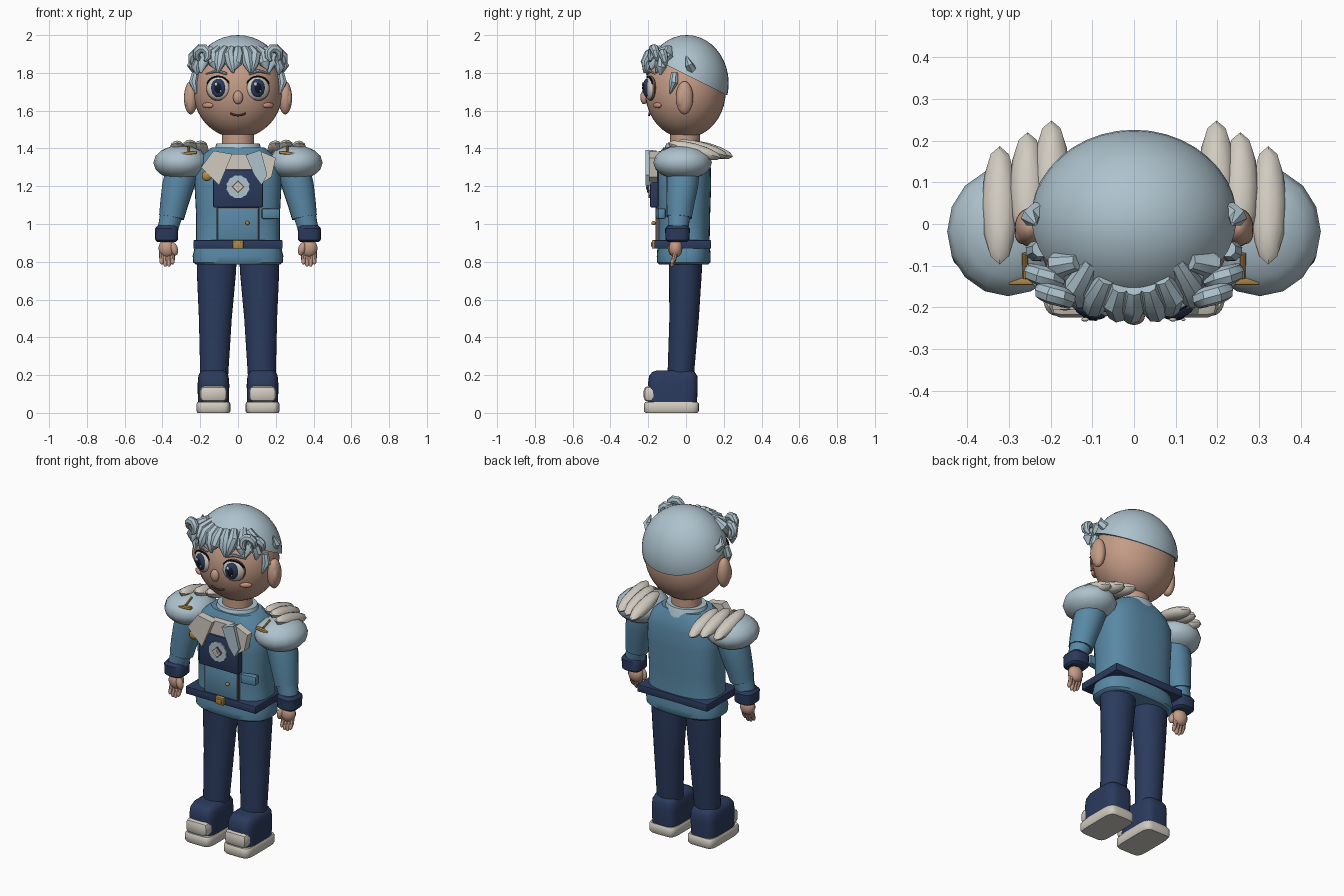
import bpy, bmesh, math
from math import sin, cos, pi, sqrt
from mathutils import Vector, Matrix, Euler

old = bpy.data.objects.get("Cube")
if old:
    bpy.data.objects.remove(old)


def material(name, *rgb):
    m = bpy.data.materials.new(name)
    m.use_nodes = True
    m.diffuse_color = (*rgb, 1)
    m.node_tree.nodes["Principled BSDF"].inputs["Base Color"].default_value = (*rgb, 1)
    return m


PALE = material("pale blue", .42, .54, .61)
SKIN = material("skin", .55, .33, .24)
TEAL = material("jacket blue", .10, .25, .38)
NAVY = material("navy", .024, .043, .11)
CREAM = material("cream", .64, .60, .53)
GOLD = material("gold", .46, .26, .06)
BROWN = material("brown", .17, .08, .05)
BLUSH = material("blush", .60, .28, .21)
INK = material("ink", .006, .009, .022)
made = []


def finish(name, bm, mat):
    bmesh.ops.recalc_face_normals(bm, faces=bm.faces)
    me = bpy.data.meshes.new(name)
    bm.to_mesh(me)
    bm.free()
    me.materials.append(mat)
    ob = bpy.data.objects.new(name, me)
    bpy.context.collection.objects.link(ob)
    made.append(ob)
    return ob


def ball(name, loc, rad, mat, rot=(0, 0, 0), seg=24, cut=None):
    bm = bmesh.new()
    bmesh.ops.create_uvsphere(bm, u_segments=seg, v_segments=max(6, seg // 2), radius=1)
    bm.transform(Matrix.LocRotScale(Vector(loc), Euler(rot), Vector(rad)))
    if cut:
        geom = bm.verts[:] + bm.edges[:] + bm.faces[:]
        bmesh.ops.bisect_plane(bm, geom=geom, plane_co=cut[0], plane_no=cut[1], clear_inner=True)
        bmesh.ops.holes_fill(bm, edges=[e for e in bm.edges if e.is_boundary])
    return finish(name, bm, mat)


def box(name, loc, size, mat, bevel=.006, rot=(0, 0, 0)):
    bm = bmesh.new()
    bmesh.ops.create_cube(bm, size=1)
    bm.transform(Matrix.Diagonal((*size, 1)))
    if bevel:
        bmesh.ops.bevel(bm, geom=bm.edges[:], offset=bevel, segments=2, profile=.5, affect='EDGES')
    bm.transform(Matrix.LocRotScale(Vector(loc), Euler(rot), None))
    return finish(name, bm, mat)


def loft(name, rings, mat, power=2, seg=32):
    """Stack superellipse rings given as (x, y, z, radius x, radius y)."""
    bm = bmesh.new()
    loops = []
    for x, y, z, rx, ry in rings:
        loop = []
        for i in range(seg):
            c, s = cos(2 * pi * i / seg), sin(2 * pi * i / seg)
            px = math.copysign(abs(c) ** (2 / power), c)
            py = math.copysign(abs(s) ** (2 / power), s)
            loop.append(bm.verts.new((x + rx * px, y + ry * py, z)))
        loops.append(loop)
    for a, b in zip(loops, loops[1:]):
        for i in range(seg):
            j = (i + 1) % seg
            bm.faces.new((a[i], a[j], b[j], b[i]))
    bm.faces.new(loops[0])
    bm.faces.new(loops[-1])
    return finish(name, bm, mat)


def tube(name, points, radii, mat, res=4):
    cu = bpy.data.curves.new(name, 'CURVE')
    cu.dimensions = '3D'
    cu.bevel_depth = 1
    cu.bevel_resolution = res
    cu.use_fill_caps = True
    sp = cu.splines.new('POLY')
    sp.points.add(len(points) - 1)
    for p, co, r in zip(sp.points, points, radii):
        p.co, p.radius = (*co, 1), r
    tmp = bpy.data.objects.new(name + "_path", cu)
    bpy.context.collection.objects.link(tmp)
    me = bpy.data.meshes.new_from_object(tmp.evaluated_get(bpy.context.evaluated_depsgraph_get()))
    bm = bmesh.new()
    bm.from_mesh(me)
    bpy.data.objects.remove(tmp)
    bpy.data.meshes.remove(me)
    return finish(name, bm, mat)


def plate(name, outline, y, thick, mat):
    bm = bmesh.new()
    f = bm.faces.new([bm.verts.new((x, y, z)) for x, z in outline])
    ext = bmesh.ops.extrude_face_region(bm, geom=[f])["geom"]
    bmesh.ops.translate(bm, vec=(0, thick, 0), verts=[v for v in ext if isinstance(v, bmesh.types.BMVert)])
    return finish(name, bm, mat)


def front(x, z):
    """Depth of the hair surface at a given place on the forehead."""
    return -.215 * sqrt(max(.08, 1 - (x / .255) ** 2 - ((z - 1.74) / .26) ** 2))


# Head, hair cap and neck
ball("head", (0, -.003, 1.705), (.237, .214, .25), SKIN, seg=40)
ball("hair_cap", (0, .004, 1.745), (.25, .222, .255), PALE, seg=40, cut=((0, .22, 1.68), (0, .45, .9)))
loft("neck", [(0, -.005, 1.36, .085, .08), (0, -.005, 1.5, .085, .08)], SKIN)
loft("collar", [(0, -.005, 1.36, .14, .12), (0, -.005, 1.40, .122, .11), (0, -.005, 1.425, .115, .10)], PALE)
ball("nose", (0, -.222, 1.67), (.026, .02, .036), SKIN)
mouth = [(x / 100, -.196 + abs(x) * .0006, 1.575 + x * x * .0007) for x in range(-4, 5)]
tube("mouth", mouth, [.005] * len(mouth), BROWN, 2)

# Fringe of tapered locks
for i in range(9):
    x = -.18 + i * .045
    lean = .02 if i % 2 else -.018
    tip = 1.80 + (.02 if i % 3 == 1 else 0)
    path = [(x * .75, front(x, 1.95) - .03, 1.93), (x, front(x, 1.9) - .022, 1.895),
            (x + lean * .4, front(x, 1.85) - .018, 1.85), (x + lean, front(x, tip) - .015, tip)]
    tube("fringe_lock", path, [.02, .032, .029, .006], PALE, 2)

for s, side in ((1, "left"), (-1, "right")):
    # Curls, sideburn and hair tuft
    for k, cx in enumerate((.19, .215)):
        curl = [(s * (cx + .032 * cos(a)), -.15 + k * .045 - .006 * n, 1.895 - k * .025 + .036 * sin(a))
                for n, a in enumerate(j * .75 - 1 for j in range(8))]
        tube(side + "_curl", curl, [.008, .018, .022, .024, .024, .022, .018, .008], PALE, 2)
    tube(side + "_temple_lock", [(s * .20, -.13, 1.89), (s * .222, -.13, 1.83), (s * .215, -.135, 1.79)],
         [.02, .027, .006], PALE, 2)
    tube(side + "_sideburn", [(s * .225, -.06, 1.80), (s * .236, -.065, 1.75), (s * .222, -.085, 1.69)],
         [.02, .025, .005], PALE, 2)
    tube(side + "_tuft", [(s * .225, .03, 1.82), (s * .25, .015, 1.845), (s * .236, .0, 1.89)],
         [.026, .022, .004], PALE, 1)

    # Ear
    ball(side + "_ear", (s * .25, -.008, 1.668), (.036, .046, .088), SKIN)
    ball(side + "_inner_ear", (s * .268, -.022, 1.665), (.018, .026, .05), SKIN)

    # Eye built in layers
    ex, ez = s * .105, 1.718
    turn = (0, 0, s * .3)
    ball(side + "_eye_rim", (ex, -.186, ez), (.066, .022, .066), BROWN, turn)
    ball(side + "_eyeball", (ex, -.190, ez), (.062, .028, .062), CREAM, turn)
    ball(side + "_iris", (ex, -.207, ez + .002), (.04, .02, .049), NAVY, turn)
    ball(side + "_pupil", (ex, -.217, ez + .002), (.023, .014, .031), INK, turn)
    ball(side + "_eye_glint", (ex - .012, -.229, ez + .022), (.009, .005, .01), CREAM)
    ball(side + "_eye_glint_small", (ex + .013, -.229, ez - .015), (.005, .004, .006), CREAM)
    lid = [(ex + .064 * cos(a), -.205 + .03 * abs(cos(a)) * (s * cos(a) > 0), ez + .064 * sin(a))
           for a in (.4 + j * .29 for j in range(9))]
    tube(side + "_upper_lash", lid, [.005] * 9, INK, 1)
    tube(side + "_brow", [(s * .06, -.205, 1.795), (s * .11, -.195, 1.812), (s * .17, -.165, 1.795)],
         [.007, .009, .004], PALE, 2)
    ball(side + "_cheek", (s * .16, -.152, 1.628), (.034, .012, .015), BLUSH, (0, 0, s * .6))

    # Arm, cuff and hand
    tube(side + "_upper_sleeve", [(s * .27, -.01, 1.36), (s * .295, -.015, 1.28), (s * .318, -.02, 1.2),
         (s * .338, -.03, 1.11), (s * .352, -.036, 1.035)], [.08, .088, .086, .076, .068], TEAL)
    tube(side + "_lower_sleeve", [(s * .35, -.036, 1.06), (s * .38, -.045, .94)], [.062, .053], TEAL)
    loft(side + "_cuff", [(s * .378, -.045, .905, .05, .05), (s * .378, -.045, .915, .06, .063),
         (s * .378, -.045, .975, .062, .066), (s * .376, -.045, .992, .05, .052)], NAVY, 3, 20)
    ball(side + "_palm", (s * .375, -.055, .872), (.046, .036, .05), SKIN, seg=18)
    ball(side + "_thumb", (s * .338, -.075, .868), (.02, .02, .036), SKIN, (0, s * .25, 0), 14)
    for k in range(4):
        fx = s * (.347 + k * .019)
        low = .775 + (.012 if k in (0, 3) else 0)
        tube(side + "_finger", [(fx, -.055, .86), (fx, -.062, .82), (fx, -.074, low + .01), (fx, -.076, low)],
             [.013, .013, .011, .005], SKIN, 2)

    # Shoulder pad with three feather lobes and a bar
    ball(side + "_shoulder_pad", (s * .302, -.018, 1.325), (.146, .155, .092), PALE, seg=16)
    for x, y, z, r in ((.322, .045, 1.39, .147), (.255, .085, 1.397, .14), (.198, .115, 1.393, .138)):
        ball(side + "_shoulder_feather", (s * x, y, z), (.043, r, .036), CREAM, (-.27, 0, 0), 12)
    box(side + "_shoulder_bar", (s * .26, -.135, 1.375), (.085, .022, .016), GOLD, .005, (0, s * .12, 0))
    tube(side + "_shoulder_pin", [(s * .26, -.13, 1.385), (s * .262, -.07, 1.41)], [.007, .007], GOLD, 2)

    # Leg and shoe
    loft(side + "_leg", [(s * .126, -.028, .2, .074, .07), (s * .12, -.01, .5, .087, .078),
         (s * .114, -.003, .75, .104, .087), (s * .113, -.003, .84, .106, .088)], NAVY)
    loft(side + "_shoe", [(s * .13, -.07, .04, .082, .128), (s * .13, -.07, .15, .084, .132),
         (s * .13, -.068, .195, .08, .128), (s * .13, -.066, .217, .07, .112),
         (s * .13, -.064, .225, .055, .09)], NAVY, 4, 40)
    box(side + "_toe_cap", (s * .13, -.172, .1), (.146, .105, .085), CREAM, .026)
    loft(side + "_sole", [(s * .13, -.077, 0, .084, .138), (s * .13, -.077, .01, .09, .145),
         (s * .13, -.077, .048, .09, .145), (s * .13, -.077, .058, .084, .138)], CREAM, 6, 40)

    # Jacket seams
    box(side + "_front_seam", (s * .11, -.151, 1.0), (.007, .012, .17), BROWN, 0)

# Jacket body
loft("jacket", [(0, -.012, z, rx, ry) for z, rx, ry in (
    (.785, .222, .13), (.797, .237, .141), (.83, .24, .143), (.865, .232, .14), (.90, .222, .137),
    (1.05, .222, .14), (1.2, .23, .145), (1.3, .226, .143), (1.36, .195, .13), (1.405, .14, .108))], TEAL, 2.7, 40)
box("front_panel", (0, -.152, 1.0), (.215, .018, .17), TEAL, .003)
box("panel_top_seam", (0, -.156, 1.085), (.22, .012, .007), BROWN, 0)
box("pocket", (.172, -.135, 1.055), (.095, .04, .055), TEAL, .008, (0, 0, .15))
ball("button", (.05, -.172, 1.005), (.011, .012, .011), GOLD, seg=12)

# Belt
box("belt", (0, -.017, .892), (.472, .3, .045), NAVY, .005)
box("buckle", (0, -.17, .892), (.056, .022, .046), GOLD, .005)
box("buckle_plate", (0, -.181, .892), (.032, .006, .024), GOLD, .002)

# Chest panel and round ornament
box("chest_panel", (0, -.168, 1.188), (.265, .045, .2), NAVY, .008)
for name, r, y, n, mat in (("ornament_disc", .058, -.198, 24, PALE), ("ornament_inset", .034, -.203, 4, BROWN),
                           ("ornament_diamond", .027, -.207, 4, CREAM), ("ornament_core", .014, -.211, 4, PALE)):
    rim = [(r * (1.08 if n > 4 and i % 2 else 1) * cos(2 * pi * i / n),
            1.197 + r * (1.08 if n > 4 and i % 2 else 1) * sin(2 * pi * i / n)) for i in range(n)]
    plate(name, rim, y, .012, mat)

# Neck scarf
plate("shirt_front", [(-.09, 1.28), (.1, 1.28), (.07, 1.37), (-.06, 1.37)], -.178, .06, CREAM)
plate("right_scarf_flap", [(-.195, 1.30), (-.13, 1.388), (-.03, 1.37), (-.10, 1.205)], -.205, .05, CREAM)
plate("left_scarf_flap", [(.12, 1.385), (.20, 1.35), (.178, 1.25), (.125, 1.215)], -.195, .045, CREAM)
plate("scarf_tail", [(.04, 1.365), (.12, 1.392), (.155, 1.26), (.125, 1.205), (.085, 1.26)], -.215, .04, PALE)
ball("scarf_pin", (-.165, -.19, 1.255), (.028, .018, .028), GOLD, seg=14)

# Smooth shading that keeps hard edges
bpy.ops.object.select_all(action='DESELECT')
for ob in made:
    ob.select_set(True)
bpy.context.view_layer.objects.active = made[0]
bpy.ops.object.shade_smooth_by_angle(angle=math.radians(40))
